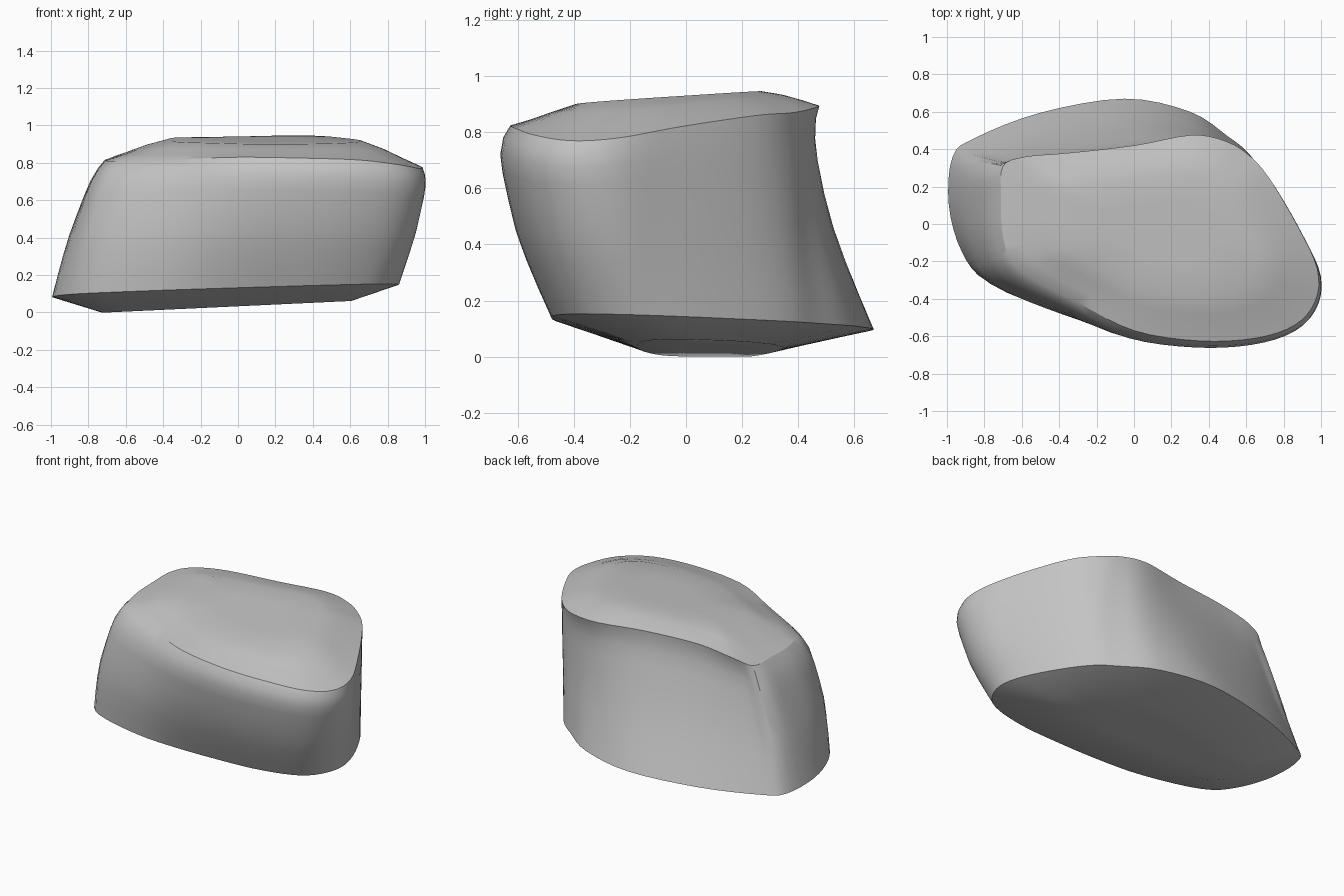
import bpy
import bmesh
from mathutils import Vector

STEPS = 4  # curve subdivisions between outline points

# Upper rim of the boulder, clockwise from the back left corner
RIM = [(-.7, .31, .82), (-.58, .36, .86), (-.35, .38, .895), (0, .42, .9),
       (.3, .475, .895), (.47, .45, .885), (.6, .38, .87), (.72, .25, .86),
       (.88, -.02, .82), (.98, -.24, .78), (.97, -.41, .77), (.86, -.54, .79),
       (.65, -.61, .815), (.35, -.625, .825), (0, -.57, .83), (-.3, -.42, .82),
       (-.62, -.24, .81), (-.7, -.07, .81), (-.71, .15, .815)]

# Lower edge, matching the rim point by point
FOOT = [(-.97, .36), (-.85, .46), (-.5, .595), (-.05, .67), (.3, .6),
        (.5, .47), (.62, .37), (.73, .2), (.83, -.02), (.86, -.2),
        (.8, -.35), (.68, -.43), (.45, -.475), (.2, -.48), (-.1, -.47),
        (-.42, -.43), (-.78, -.31), (-.92, -.15), (-.99, .1)]


def smooth_loop(points):
    """Closed Catmull-Rom curve through the given points."""
    count = len(points)
    loop = []
    for i in range(count):
        a, b, c, d = (points[(i + k) % count] for k in (-1, 0, 1, 2))
        for step in range(STEPS):
            t = step / STEPS
            loop.append(0.5 * (2 * b + (c - a) * t
                               + (2 * a - 5 * b + 4 * c - d) * t ** 2
                               + (3 * b - a - 3 * c + d) * t ** 3))
    return loop


def outward(loop, i):
    """Horizontal outward direction of a clockwise loop."""
    along = loop[(i + 1) % len(loop)] - loop[i - 1]
    return Vector((-along.y, along.x, 0)).normalized()


def side_ring(foot, rim, height, fullness):
    """Ring on the side wall: swollen at the front, hollow at the back."""
    base = [f.lerp(r, height) for f, r in zip(foot, rim)]
    ring = []
    for i, point in enumerate(base):
        n = outward(base, i)
        swell = .035 - .0475 * n.y - .0225 * n.y ** 2
        ring.append(point + n * swell * fullness)
    return ring


def shrink(loop, centre, scale_x, scale_y):
    return [Vector((centre.x + (p.x - centre.x) * scale_x,
                    centre.y + (p.y - centre.y) * scale_y, p.z)) for p in loop]


def plateau_height(p):
    return .925 + .07 * p.y + .01 * p.x


def underside_height(p):
    return max(0, .033 + .047 * p.x)


rim = smooth_loop([Vector(p) for p in RIM])
foot = smooth_loop([Vector((x, y, .118 + .03 * x - .03 * y)) for x, y in FOOT])
top_centre = Vector((.17, -.04, 0))
low_centre = Vector((-.05, .08, 0))

# Underside rings, from the middle outward
rings = []
for scale_x, scale_y in ((.36, .22), (.72, .45)):
    ring = shrink(foot, low_centre, scale_x, scale_y)
    for p in ring:
        p.z = underside_height(p)
    rings.append(ring)

# Side wall rings
rings.append(foot)
for height, fullness in ((.15, .4), (.3, .75), (.45, 1), (.6, 1.05),
                         (.75, 1.05), (.85, .95), (.94, .55)):
    rings.append(side_ring(foot, rim, height, fullness))
rings.append(rim)

# Top rings, rising from the rim to a gently tilted plateau
for scale, rise in ((.88, .32), (.75, .68), (.6, 1), (.3, 1)):
    ring = shrink(rim, top_centre, scale, scale)
    for p in ring:
        p.z += (plateau_height(p) - p.z) * rise
    rings.append(ring)

# Skin the rings and close both ends
bm = bmesh.new()
skin = [[bm.verts.new(p) for p in ring] for ring in rings]
count = len(rim)
for lower, upper in zip(skin, skin[1:]):
    for i in range(count):
        j = (i + 1) % count
        bm.faces.new((lower[i], upper[i], upper[j], lower[j]))
for ring, centre, height in ((skin[0], low_centre, underside_height),
                             (skin[-1], top_centre, plateau_height)):
    tip = bm.verts.new((centre.x, centre.y, height(centre)))
    for i in range(count):
        bm.faces.new((ring[i], ring[(i + 1) % count], tip))
bmesh.ops.recalc_face_normals(bm, faces=bm.faces[:])

default_cube = bpy.data.objects.get("Cube")
if default_cube:
    bpy.data.objects.remove(default_cube, do_unlink=True)

mesh = bpy.data.meshes.new("boulder")
bm.to_mesh(mesh)
bm.free()
boulder = bpy.data.objects.new("boulder", mesh)
bpy.context.collection.objects.link(boulder)

# Plain grey stone
stone = bpy.data.materials.new("grey stone")
stone.use_nodes = True
colour = (.55, .55, .55, 1)
stone.diffuse_color = colour
for node in stone.node_tree.nodes:
    if node.type == 'BSDF_PRINCIPLED':
        node.inputs["Base Color"].default_value = colour
mesh.materials.append(stone)

# Smooth faces with a crisp rim and lower edge
bpy.ops.object.select_all(action='DESELECT')
boulder.select_set(True)
bpy.context.view_layer.objects.active = boulder
bpy.ops.object.shade_smooth_by_angle()
